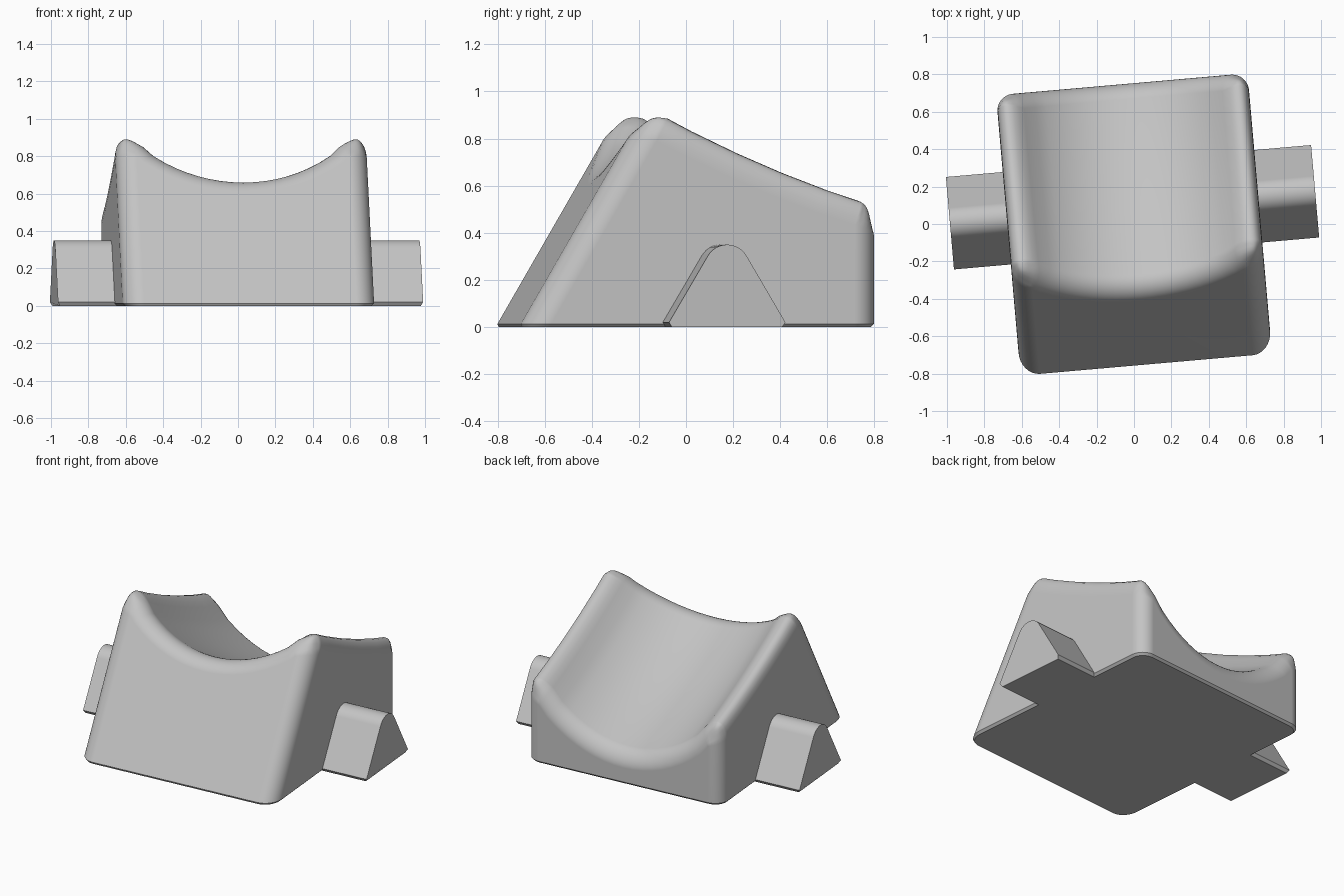
import bpy, bmesh, math

cube = bpy.data.objects.get("Cube")
if cube:
    bpy.data.objects.remove(cube, do_unlink=True)

TURN = math.radians(5)
HALF_W, BACK, FRONT = 0.675, 0.75, -0.75
SLOPE = math.tan(math.radians(60))

gray = bpy.data.materials.new("light_gray")
gray.use_nodes = True
gray.diffuse_color = (0.55, 0.55, 0.55, 1)
gray.node_tree.nodes["Principled BSDF"].inputs["Base Color"].default_value = (0.55, 0.55, 0.55, 1)


def make_object(name, bm):
    bmesh.ops.recalc_face_normals(bm, faces=bm.faces[:])
    mesh = bpy.data.meshes.new(name)
    bm.to_mesh(mesh)
    bm.free()
    mesh.materials.append(gray)
    obj = bpy.data.objects.new(name, mesh)
    bpy.context.scene.collection.objects.link(obj)
    obj.rotation_euler.z = TURN
    return obj


def make_active(obj):
    bpy.ops.object.select_all(action='DESELECT')
    obj.select_set(True)
    bpy.context.view_layer.objects.active = obj


def front_y(z):
    return FRONT + (z - 0.02) / SLOPE


def saddle(x, y):
    # height of the scooped top before its rims are rounded
    t = y + 0.13
    if abs(x) > 0.6:
        dip = 0.435
    else:
        dip = 1.33 * (0.85 - math.sqrt(0.85 ** 2 - x * x))
    return 0.567 - 0.54 * t + 0.129 * t * t + dip


def lip_y(x):
    # where the scooped top meets the leaning front
    low, high = FRONT, BACK
    for _ in range(40):
        mid = (low + high) / 2
        if mid < front_y(saddle(x, mid)):
            low = mid
        else:
            high = mid
    return low


# Cradle body: leaning front, upright sides, scooped top
bm = bmesh.new()
columns, rows = 16, 5
xs = [-HALF_W] + [-0.47 + 0.94 * i / columns for i in range(columns + 1)] + [HALF_W]
grid = []
for x in xs:
    start = lip_y(x)
    ys = [start + (BACK - start) * j / rows for j in range(rows + 1)]
    grid.append([bm.verts.new((x, y, saddle(x, y))) for y in ys])
for a, b in zip(grid, grid[1:]):
    for j in range(rows):
        bm.faces.new((a[j], b[j], b[j + 1], a[j + 1]))
fl, fr = [bm.verts.new((x, front_y(0), 0)) for x in (-HALF_W, HALF_W)]
bl, br = [bm.verts.new((x, BACK, 0)) for x in (-HALF_W, HALF_W)]
bm.faces.new([col[0] for col in grid] + [fr, fl])
bm.faces.new([col[-1] for col in grid] + [br, bl])
bm.faces.new(grid[0] + [bl, fl])
bm.faces.new(grid[-1] + [br, fr])
bm.faces.new((fl, fr, br, bl))

# Rounding amount of each rim and corner edge
RIDGE = 0.215
weight = bm.edges.layers.float.new("bevel_weight_edge")


def round_edges(verts, size):
    for a, b in zip(verts, verts[1:]):
        bm.edges.get((a, b))[weight] = size / RIDGE


round_edges([col[0] for col in grid], 0.105)
round_edges([col[-1] for col in grid], 0.085)
for col, front, back in ((grid[0], fl, bl), (grid[-1], fr, br)):
    round_edges(col, RIDGE)
    round_edges([col[0], front], 0.105)
    round_edges([col[-1], back], 0.09)
body = make_object("cradle_body", bm)

rounding = body.modifiers.new("rounding", 'BEVEL')
rounding.limit_method = 'WEIGHT'
rounding.offset_type = 'OFFSET'
rounding.width = RIDGE
rounding.segments = 8
rounding.use_clamp_overlap = False
chamfer = body.modifiers.new("base_chamfer", 'BEVEL')
chamfer.limit_method = 'ANGLE'
chamfer.angle_limit = math.radians(60)
chamfer.width = 0.014
chamfer.segments = 1
make_active(body)
for name in ("rounding", "base_chamfer"):
    bpy.ops.object.modifier_apply(modifier=name)


# Side lugs: rounded wedge bars sticking out of both sides
def make_lug(name, side):
    bm = bmesh.new()
    center, radius, top = 0.09, 0.095, 0.35
    profile = [(0.235, 0), (0.248, 0.02)]
    for i in range(13):
        a = math.radians(30 + 10 * i)
        profile.append((radius * math.cos(a), top - radius + radius * math.sin(a)))
    profile += [(-0.248, 0.02), (-0.235, 0)]
    rings = []
    for x in (0.62, 0.98):
        rings.append([bm.verts.new((side * (x - (0.012 if z == 0 else 0)), center + y, z))
                      for y, z in profile])
    inner, outer = rings
    n = len(profile)
    for i in range(n):
        k = (i + 1) % n
        bm.faces.new((inner[i], inner[k], outer[k], outer[i]))
    bm.faces.new(inner)
    bm.faces.new(outer)
    return make_object(name, bm)


lugs = [make_lug("left_lug", 1), make_lug("right_lug", -1)]

# Smooth curves, crisp edges
for obj in [body] + lugs:
    make_active(obj)
    bpy.ops.object.shade_smooth_by_angle(angle=math.radians(35))
    normals = obj.modifiers.new("flat_faces", 'WEIGHTED_NORMAL')
    normals.keep_sharp = True
